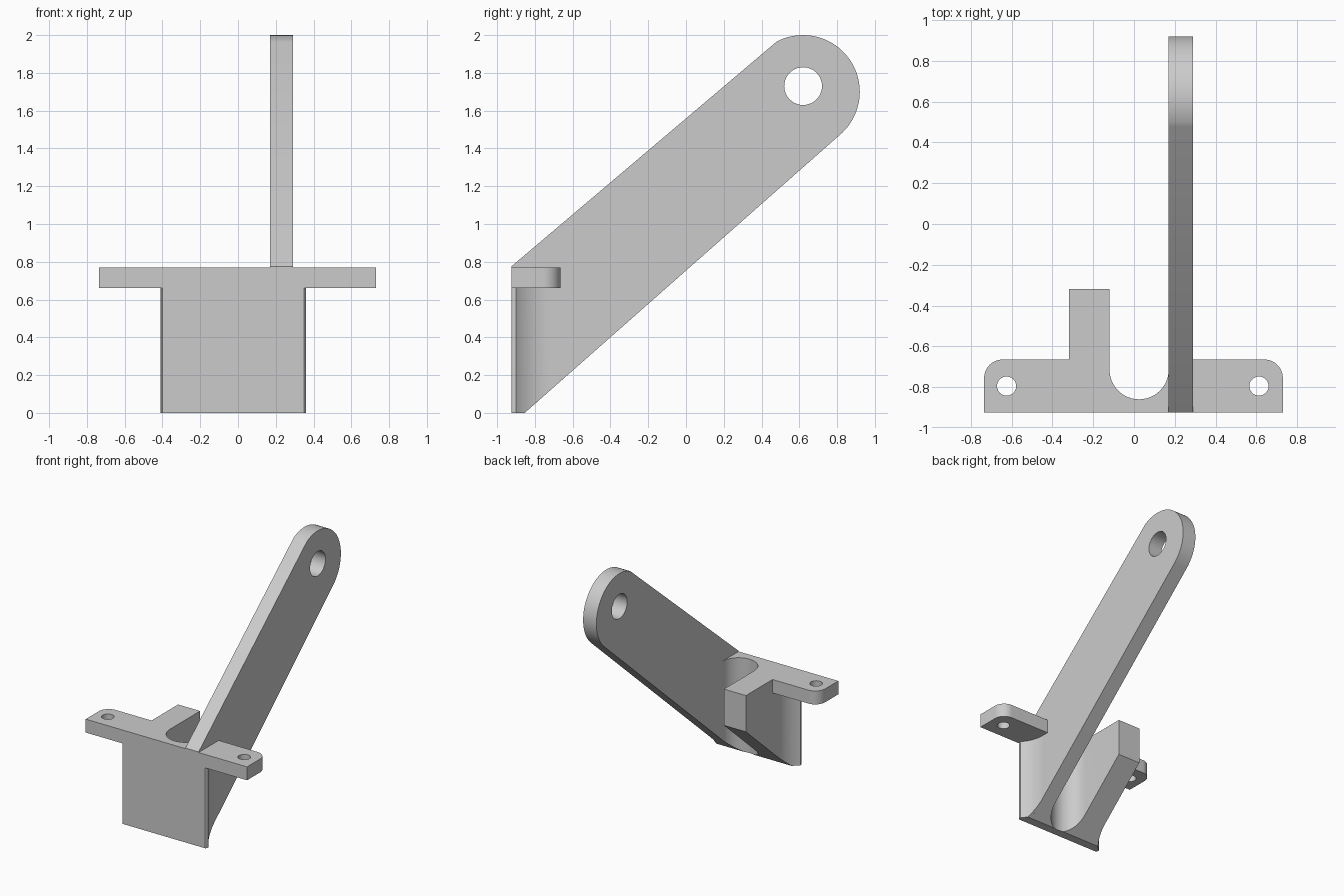
import bpy, bmesh
from math import sin, cos, radians
from mathutils import Vector

cube = bpy.data.objects.get("Cube")
if cube:
    bpy.data.objects.remove(cube, do_unlink=True)

grey = bpy.data.materials.new("plain_grey")
grey.use_nodes = True
GREY = (0.6, 0.6, 0.6, 1)
grey.diffuse_color = GREY
grey.node_tree.nodes["Principled BSDF"].inputs["Base Color"].default_value = GREY


def arc(cx, cy, r, start, end, steps=16):
    angles = [radians(start + (end - start) * i / steps) for i in range(steps + 1)]
    return [(cx + r * cos(a), cy + r * sin(a)) for a in angles]


def prism(name, outline, low, high, axis="z", cut=None):
    """Extrude an outline along z (outline in x, y) or along x (outline in y, z)."""
    bm = bmesh.new()
    place = (lambda p: (*p, low)) if axis == "z" else (lambda p: (low, *p))
    face = bm.faces.new([bm.verts.new(place(p)) for p in outline])
    side = bmesh.ops.extrude_face_region(bm, geom=[face])["geom"]
    step = Vector((0, 0, high - low)) if axis == "z" else Vector((high - low, 0, 0))
    bmesh.ops.translate(bm, vec=step, verts=[v for v in side if isinstance(v, bmesh.types.BMVert)])
    if cut:
        point, normal = cut
        geom = bm.verts[:] + bm.edges[:] + bm.faces[:]
        res = bmesh.ops.bisect_plane(bm, geom=geom, plane_co=point, plane_no=normal, clear_outer=True)
        edges = [e for e in res["geom_cut"] if isinstance(e, bmesh.types.BMEdge)]
        bmesh.ops.contextual_create(bm, geom=edges)
    bmesh.ops.recalc_face_normals(bm, faces=bm.faces)
    mesh = bpy.data.meshes.new(name)
    bm.to_mesh(mesh)
    bm.free()
    mesh.materials.append(grey)
    obj = bpy.data.objects.new(name, mesh)
    bpy.context.collection.objects.link(obj)
    return obj


def activate(obj):
    bpy.ops.object.select_all(action="DESELECT")
    obj.select_set(True)
    bpy.context.view_layer.objects.active = obj


def drill(obj, cx, cy, r, low, high, axis="z"):
    cutter = prism("hole_cutter", arc(cx, cy, r, 0, 360, 40)[:-1], low, high, axis)
    cutter.hide_render = True
    mod = obj.modifiers.new("hole", "BOOLEAN")
    mod.operation = "DIFFERENCE"
    mod.solver = "EXACT"
    mod.object = cutter
    activate(obj)
    bpy.ops.object.modifier_apply(modifier=mod.name)
    bpy.data.objects.remove(cutter, do_unlink=True)


FRONT, TOP = -0.925, 0.77
ARM_IN, ARM_OUT = 0.17, 0.29
HEEL, ELBOW = (-0.854, 0), (0.812, 1.473)     # ends of the sloping underside
slot = arc(0.025, -0.715, 0.145, 0, -180, 24)

# Sloping arm with a rounded end and an eye
arm = prism("arm", [(FRONT, 0), HEEL] + arc(0.62, 1.7, 0.3, -50, 118, 40) + [(FRONT, 0.775)],
            ARM_IN, ARM_OUT, "x")
drill(arm, 0.62, 1.73, 0.1, 0, 0.5, "x")

# Body with concave flanks, a rear stub and a round-bottomed slot
right_flank = arc(0.556, -0.72, 0.266, 222.6, 180, 12)
left_flank = arc(-0.545, -0.72, 0.225, 0, -53.1, 12)
outline = ([(-0.4, FRONT), (0.35, FRONT), (0.357, -0.918)] + right_flank + slot
           + [(-0.12, -0.32), (-0.32, -0.32)] + left_flank + [(-0.407, -0.918)])
slope = Vector((0, ELBOW[1], HEEL[0] - ELBOW[0]))
body = prism("body", outline, 0, TOP, cut=(Vector((0, HEEL[0], 0)), slope))

# Mounting flange with rounded rear corners and two screw holes
BACK, R = -0.665, 0.09
outline = ([(-0.735, FRONT), (0.73, FRONT)] + arc(0.73 - R, BACK - R, R, 0, 90)
           + [(ARM_IN, BACK)] + slot + [(-0.12, BACK)]
           + arc(-0.735 + R, BACK - R, R, 90, 180))
flange = prism("flange", outline, 0.66, TOP)
for x in (-0.625, 0.613):
    drill(flange, x, -0.795, 0.047, 0.5, 1)

for obj in (arm, body, flange):
    activate(obj)
    bpy.ops.object.shade_smooth_by_angle(angle=radians(25))
